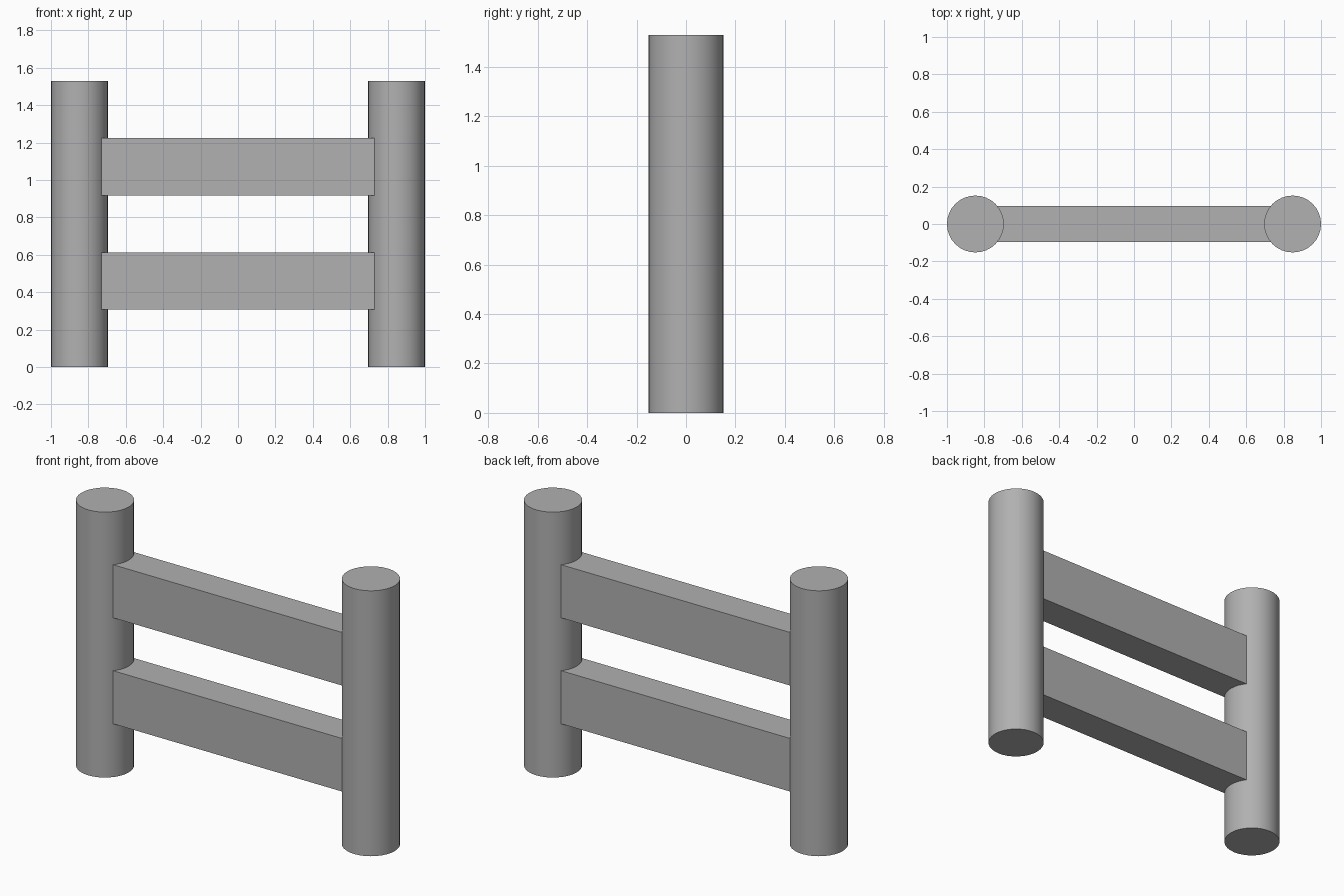
import bpy

if "Cube" in bpy.data.objects:
    bpy.data.objects.remove(bpy.data.objects["Cube"])

HEIGHT = 1.53
RADIUS = 0.152
POST_X = 0.848
RAIL_DEPTH = 0.19
RAIL_HEIGHT = 0.306

grey = bpy.data.materials.new("dark_grey")
grey.diffuse_color = (0.44, 0.44, 0.44, 1)
grey.use_nodes = True
grey.node_tree.nodes["Principled BSDF"].inputs["Base Color"].default_value = grey.diffuse_color


def add_post(name, x):
    bpy.ops.mesh.primitive_cylinder_add(vertices=32, radius=RADIUS, depth=HEIGHT,
                                        location=(x, 0, HEIGHT / 2))
    post = bpy.context.object
    post.name = name
    post.data.materials.append(grey)
    bpy.ops.object.shade_smooth_by_angle()


def add_rail(name, z):
    bpy.ops.mesh.primitive_cube_add(size=1, location=(0, 0, z))
    rail = bpy.context.object
    rail.name = name
    rail.scale = (2 * POST_X - 0.1, RAIL_DEPTH, RAIL_HEIGHT)
    bpy.ops.object.transform_apply(location=False, rotation=False, scale=True)
    rail.data.materials.append(grey)


# Round upright posts
add_post("left_post", -POST_X)
add_post("right_post", POST_X)

# Flat rails, their ends set into the posts
add_rail("lower_rail", 0.46)
add_rail("upper_rail", 1.071)
